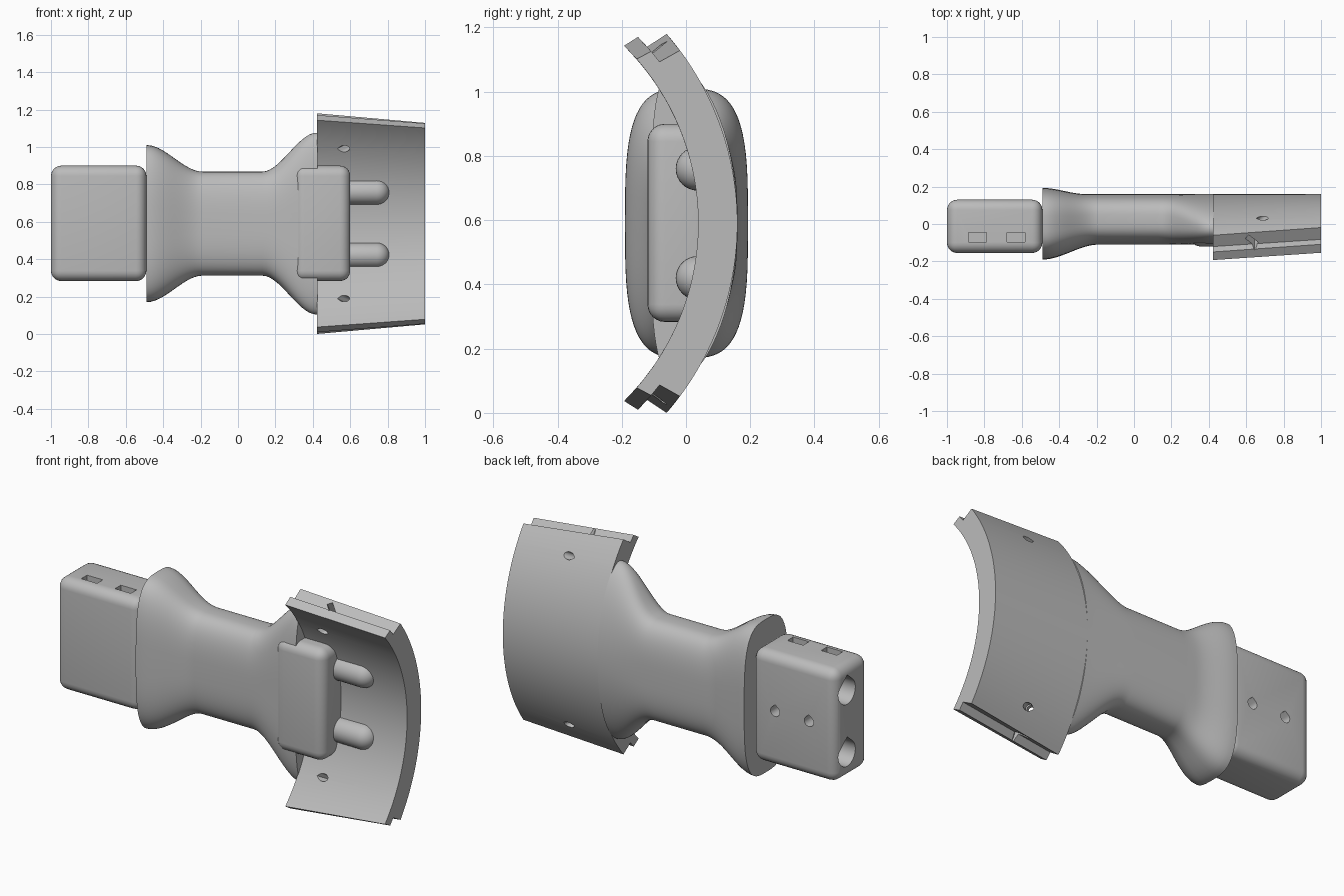
import bpy, bmesh, math
from mathutils import Vector, Matrix

cube = bpy.data.objects.get("Cube")
if cube:
    bpy.data.objects.remove(cube, do_unlink=True)

MID = 0.59                      # height of the symmetry plane
grey = bpy.data.materials.new("plain grey")
grey.use_nodes = True
grey.diffuse_color = (0.5, 0.5, 0.5, 1)
grey.node_tree.nodes["Principled BSDF"].inputs["Base Color"].default_value = (0.5, 0.5, 0.5, 1)


def make(name, bm):
    bmesh.ops.recalc_face_normals(bm, faces=bm.faces[:])
    me = bpy.data.meshes.new(name)
    bm.to_mesh(me)
    bm.free()
    me.materials.append(grey)
    ob = bpy.data.objects.new(name, me)
    bpy.context.collection.objects.link(ob)
    return ob


def loft(name, rings):
    """Skin closed rings of points and cap both ends."""
    bm = bmesh.new()
    rows = [[bm.verts.new(p) for p in ring] for ring in rings]
    n = len(rows[0])
    for a, b in zip(rows, rows[1:]):
        for i in range(n):
            j = (i + 1) % n
            bm.faces.new((a[i], a[j], b[j], b[i]))
    bm.faces.new(rows[0])
    bm.faces.new(rows[-1])
    return make(name, bm)


def box(name, lo, hi):
    lo, hi = Vector(lo), Vector(hi)
    bm = bmesh.new()
    bmesh.ops.create_cube(bm, size=1, matrix=Matrix.Translation((lo + hi) / 2)
                          @ Matrix.Diagonal((*(hi - lo), 1)))
    return make(name, bm)


def activate(ob):
    bpy.ops.object.select_all(action='DESELECT')
    ob.select_set(True)
    bpy.context.view_layer.objects.active = ob


def round_edges(ob, width):
    mod = ob.modifiers.new("round", 'BEVEL')
    mod.width, mod.segments = width, 6
    activate(ob)
    bpy.ops.object.modifier_apply(modifier=mod.name)


def cut(ob, cutters):
    activate(ob)
    for c in cutters:
        c.hide_render = True
        mod = ob.modifiers.new("cut", 'BOOLEAN')
        mod.operation, mod.solver, mod.object = 'DIFFERENCE', 'EXACT', c
        bpy.ops.object.modifier_apply(modifier=mod.name)
        bpy.data.objects.remove(c, do_unlink=True)


def smooth(ob, angle=35):
    activate(ob)
    bpy.ops.object.shade_smooth_by_angle(angle=math.radians(angle))


def teardrop(start, end, r, up):
    """Printable hole cutter: round below, pointed towards up."""
    start, end, up = Vector(start), Vector(end), Vector(up)
    side = up.cross(end - start).normalized()
    arc = [math.radians(135 + 270 * i / 20) for i in range(21)]
    flat = [(r * math.cos(a), r * math.sin(a)) for a in arc] + [(0, r * 1.3)]
    return loft("hole_cutter", [[c + side * u + up * v for u, v in flat] for c in (start, end)])


# Socket block with bolt holes, nut slots and plug sockets
block = box("socket_block", (-1, -0.155, 0.283), (-0.49, 0.13, 0.9))
round_edges(block, 0.055)
cutters = []
for x in (-0.837, -0.632):
    cutters.append(teardrop((x, 0.2, MID), (x, -0.11, MID), 0.028, (0, 0, 1)))
    cutters.append(box("slot_cutter", (x - 0.048, -0.095, MID - 0.05), (x + 0.048, -0.045, 1)))
for s in (-1, 1):
    z = MID + s * 0.17
    cutters.append(teardrop((-1.1, 0.03, z), (-0.76, 0.03, z), 0.07, (0, 0, 1)))
cut(block, cutters)
smooth(block)


# Handle: superellipse sections that flare at both ends
def blend(a, b, t):
    t = min(max(t, 0), 1)
    return a + (b - a) * t * t * (3 - 2 * t)


def section(x, count=72):
    left, right = (-0.19 - x) / 0.298, (x - 0.13) / 0.29
    half = blend(0.278, 0.42, left) + blend(0, 0.208, right)
    back = blend(0.16, 0.193, left * 1.3 - 0.3)
    front = blend(-0.11, -0.19, left)
    power = 2 / (blend(3, 3.3, left) - blend(0, 0.9, right))
    bend = blend(0, 0.05, right)
    ring = []
    for i in range(count):
        c, s = math.cos(math.tau * i / count), math.sin(math.tau * i / count)
        u = math.copysign(abs(c) ** power, c)
        v = math.copysign(abs(s) ** power, s)
        y = (back + front) / 2 + u * (back - front) / 2 - bend * v * v
        ring.append((x, y, MID + v * half))
    return ring


stations = [-0.488 + 0.298 * i / 14 for i in range(15)] + [0.13 + 0.295 * i / 14 for i in range(15)]
smooth(loft("handle", [section(x) for x in stations]), 50)

# Tongue and its two round-nosed plugs
tongue = box("tongue", (0.3, -0.12, 0.283), (0.6, 0.085, 0.9))
round_edges(tongue, 0.055)
smooth(tongue)
for s, side in ((-1, "lower"), (1, "upper")):
    bm = bmesh.new()
    bmesh.ops.create_uvsphere(bm, u_segments=32, v_segments=16, radius=0.068,
                              matrix=Matrix.Rotation(math.pi / 2, 4, 'Y'))
    for v in bm.verts:
        v.co += Vector((0.742 if v.co.x > -0.001 else 0.55, 0.036, MID + s * 0.17))
    smooth(make(side + "_plug", bm))

# Curved shell: arc section with a stepped lip, narrowing towards the far end
AXIS_Y, INNER, STEP, OUTER = -0.74, 0.778, 0.828, 0.9


def polar(x, r, deg):
    a = math.radians(deg)
    return Vector((x, AXIS_Y + r * math.cos(a), MID + r * math.sin(a)))


def shell_section(x, shrink, n=56):
    outer, notch, lip, inner = (a - shrink for a in (40.95, 41.6, 44.5, 45.3))
    ring = [polar(x, OUTER, -outer + 2 * outer * i / n) for i in range(n + 1)]
    ring += [polar(x, STEP, notch), polar(x, STEP, lip)]
    ring += [polar(x, INNER, inner - 2 * inner * i / n) for i in range(n + 1)]
    return ring + [polar(x, STEP, -lip), polar(x, STEP, -notch)]


shell = loft("curved_shell", [shell_section(0.422, 0), shell_section(1, 4.2)])

# Slanted screw holes through the shell and nut slots from its ends
cutters = []
for s in (-1, 1):
    a = math.radians(31 * s)
    radial = Vector((0, math.cos(a), math.sin(a)))
    along = Vector((0, -math.sin(a), math.cos(a))) * s
    centre = polar(0.63, 0.84, 31 * s)
    axis = (radial + Vector((1, 0, 0))).normalized()
    wide = (radial - Vector((1, 0, 0))).normalized()
    cutters.append(teardrop(centre - axis * 0.2, centre + axis * 0.2, 0.02, wide))
    corners = [centre + axis * p * 0.014 + wide * q * 0.036
               for p, q in ((-1, -1), (1, -1), (1, 1), (-1, 1))]
    cutters.append(loft("slot_cutter", [[c + along * d for c in corners] for d in (-0.035, 0.4)]))
cut(shell, cutters)
smooth(shell, 25)
